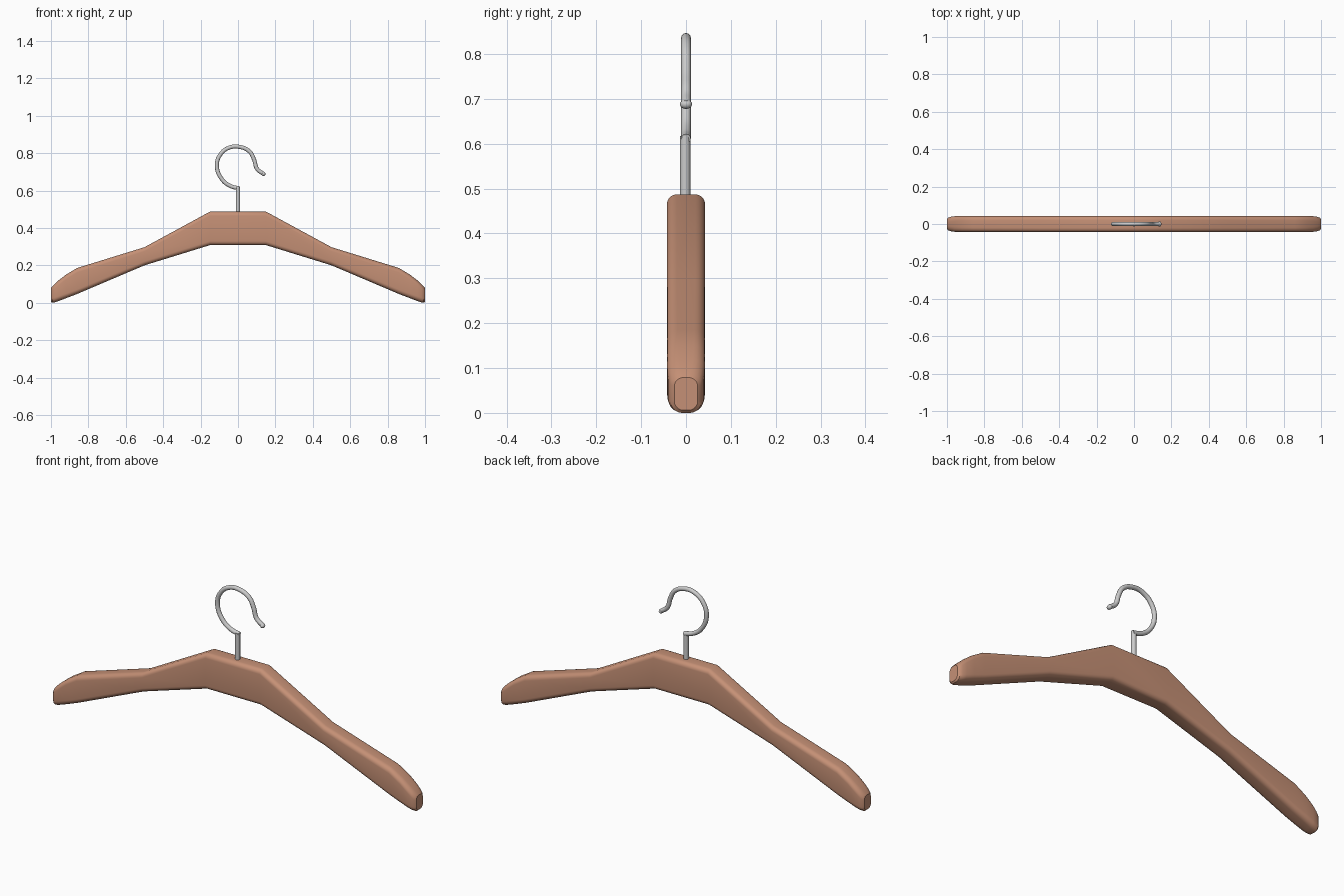
import bpy, bmesh, math

if "Cube" in bpy.data.objects:
    bpy.data.objects.remove(bpy.data.objects["Cube"])

wood = bpy.data.materials.new("wood")
wood.diffuse_color = (0.56, 0.28, 0.18, 1)
wood.use_nodes = True
wood.node_tree.nodes["Principled BSDF"].inputs["Base Color"].default_value = wood.diffuse_color


def section(bm, x, lo, hi, hy, r, n=5):
    """Rounded rectangle in the yz plane at x."""
    cz, hz = (lo + hi) / 2, (hi - lo) / 2
    ring = []
    for k, (sy, sz) in enumerate([(1, 1), (-1, 1), (-1, -1), (1, -1)]):
        for i in range(n + 1):
            a = math.pi / 2 * (k + i / n)
            ring.append(bm.verts.new((x, sy * (hy - r) + r * math.cos(a),
                                      cz + sz * (hz - r) + r * math.sin(a))))
    return ring


# Wooden body: rounded cross-sections from centre to tip (x, low, high, half depth, radius)
half = [
    (0.15, 0.308, 0.487, 0.0425, 0.022),
    (0.50, 0.200, 0.297, 0.0425, 0.022),
    (0.86, 0.047, 0.186, 0.0425, 0.024),
    (0.92, 0.024, 0.150, 0.0425, 0.025),
    (0.96, 0.009, 0.119, 0.0415, 0.026),
    (0.98, 0.002, 0.101, 0.0385, 0.026),
    (0.993, 0.000, 0.088, 0.034, 0.025),
    (1.0, 0.006, 0.079, 0.026, 0.020),
]
stations = [(-s[0],) + s[1:] for s in reversed(half)] + half
bm = bmesh.new()
rings = [section(bm, *s) for s in stations]
for a, b in zip(rings, rings[1:]):
    for i in range(len(a)):
        j = (i + 1) % len(a)
        bm.faces.new((a[i], a[j], b[j], b[i]))
bm.faces.new(rings[0])
bm.faces.new(rings[-1])
bmesh.ops.recalc_face_normals(bm, faces=bm.faces)
mesh = bpy.data.meshes.new("hanger_body")
bm.to_mesh(mesh)
bm.free()
body = bpy.data.objects.new("hanger_body", mesh)
bpy.context.collection.objects.link(body)
mesh.materials.append(wood)


def smooth(obj, angle):
    bpy.ops.object.select_all(action='DESELECT')
    obj.select_set(True)
    bpy.context.view_layer.objects.active = obj
    bpy.ops.object.shade_smooth_by_angle(angle=math.radians(angle))


smooth(body, 30)

# Metal stem
bpy.ops.mesh.primitive_cylinder_add(vertices=16, radius=0.0115, depth=0.16,
                                    location=(0, -0.002, 0.537))
stem = bpy.context.object
stem.name = "hook_stem"
smooth(stem, 40)

# Metal hook: round wire along a smooth path (x, z)
path = [(0.008, 0.611), (-0.04, 0.624), (-0.085, 0.659), (-0.113, 0.73),
        (-0.094, 0.793), (-0.045, 0.830), (0.01, 0.833), (0.062, 0.808),
        (0.086, 0.765), (0.102, 0.716), (0.137, 0.688)]
cu = bpy.data.curves.new("hook", 'CURVE')
cu.dimensions = '3D'
cu.bevel_depth = 0.0108
cu.bevel_resolution = 4
cu.resolution_u = 6
cu.use_fill_caps = True
sp = cu.splines.new('BEZIER')
sp.bezier_points.add(len(path) - 1)
for p, (x, z) in zip(sp.bezier_points, path):
    p.co = (x, 0, z)
    p.handle_left_type = p.handle_right_type = 'AUTO'
hook = bpy.data.objects.new("hook", cu)
bpy.context.collection.objects.link(hook)

# Small ball on the end of the hook
bpy.ops.mesh.primitive_uv_sphere_add(segments=16, ring_count=10, radius=1,
                                     location=(0.136, 0, 0.688))
tip = bpy.context.object
tip.name = "hook_tip"
tip.scale = (0.011, 0.0135, 0.0105)
smooth(tip, 60)
